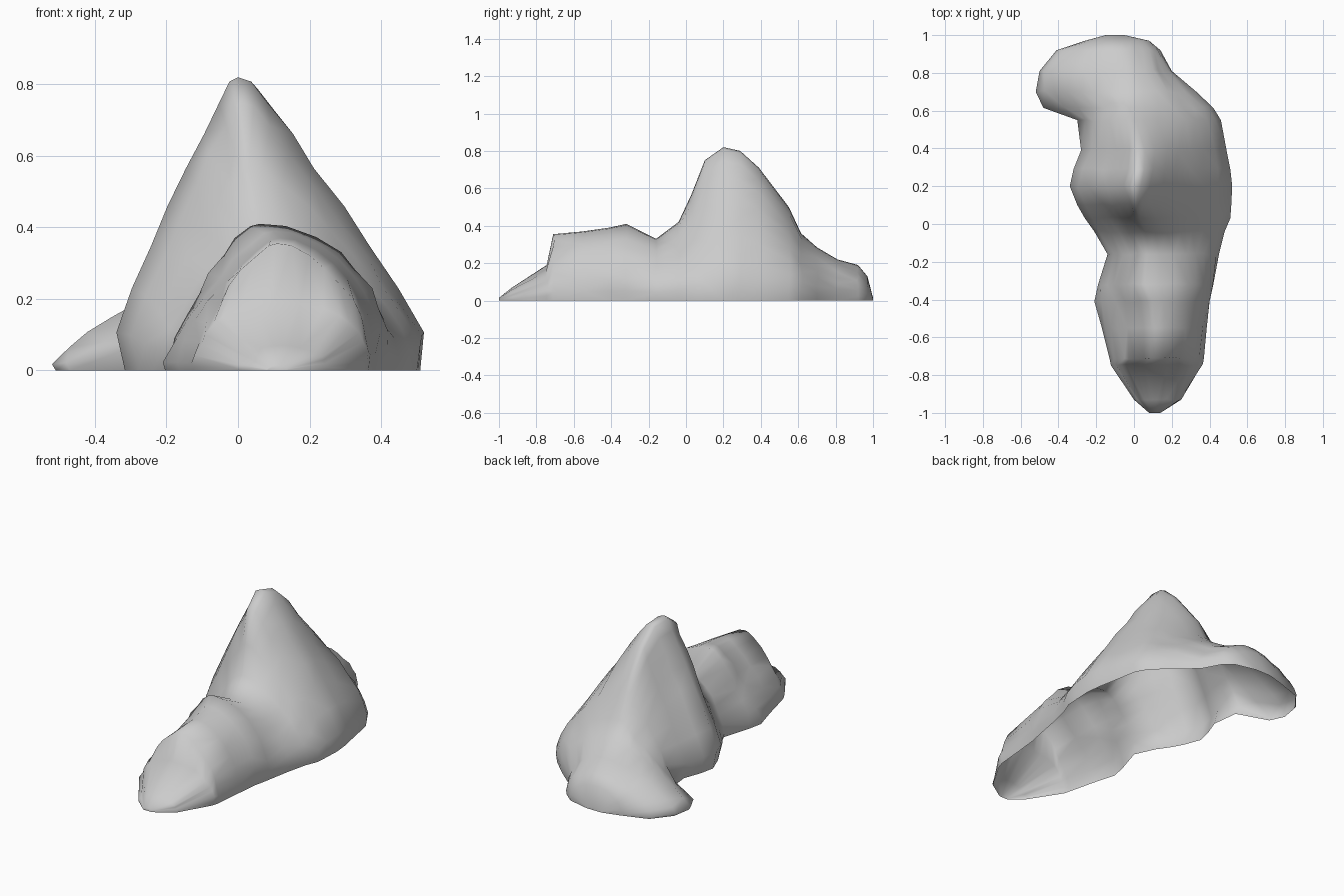
import bpy, bmesh, random

random.seed(4)

# Slices from front to back:
# y, left x, right x, ridge x, height, left roundness, right roundness
SLICES = [
    (-1.00, 0.08, 0.14, 0.11, 0.015, 1.5, 1.5),
    (-0.93, 0.00, 0.25, 0.12, 0.07, 1.7, 1.8),
    (-0.745, -0.12, 0.36, 0.10, 0.19, 1.9, 2.3),
    (-0.71, -0.13, 0.37, 0.11, 0.355, 1.3, 1.6),
    (-0.55, -0.17, 0.385, 0.12, 0.37, 1.3, 1.65),
    (-0.41, -0.21, 0.40, 0.10, 0.39, 1.2, 1.75),
    (-0.32, -0.19, 0.42, 0.06, 0.41, 1.3, 1.9),
    (-0.16, -0.14, 0.45, 0.08, 0.33, 1.4, 1.6),
    (-0.04, -0.21, 0.48, 0.06, 0.42, 1.25, 1.4),
    (0.03, -0.26, 0.51, 0.03, 0.57, 1.1, 1.15),
    (0.10, -0.30, 0.515, 0.01, 0.75, 1.03, 1.02),
    (0.20, -0.34, 0.52, 0.00, 0.82, 1.05, 1.05),
    (0.29, -0.32, 0.51, 0.02, 0.80, 1.0, 1.04),
    (0.39, -0.28, 0.49, 0.02, 0.71, 1.0, 1.12),
    (0.55, -0.30, 0.46, 0.01, 0.50, 1.1, 1.35),
    (0.615, -0.48, 0.42, 0.01, 0.36, 0.9, 1.45),
    (0.70, -0.52, 0.33, 0.00, 0.285, 1.25, 1.6),
    (0.81, -0.50, 0.20, -0.03, 0.22, 1.5, 1.7),
    (0.92, -0.41, 0.14, -0.07, 0.19, 1.5, 1.8),
    (0.97, -0.26, 0.08, -0.10, 0.13, 1.7, 2.0),
    (1.00, -0.15, -0.05, -0.10, 0.015, 1.5, 1.5),
]
STEPS = 7


def side(y, edge, ridge, h, p):
    """Points climbing one flank from the ground rim to just below the ridge."""
    span = edge - ridge
    left = span < 0
    inset = 0.93 if left and -0.1 < y < 0.6 else 0.98
    # Height share of the widest point: low on the front lump's left and the back foot
    low = 0.06 if left and (y < -0.1 or y > 0.6) else 0.13
    pts = [(ridge + span * inset, y, 0.0)]
    for i in range(STEPS + 1):
        s = 0.983 * (1 - (1 - i / STEPS) ** 1.25)
        f = 0.05 + 0.95 * (1 - s ** p) ** (1 / p)
        j = 0.007 if 0 < i < STEPS and abs(y) < 0.95 else 0.0
        pts.append((ridge + span * f + random.uniform(-j, j),
                    y + random.uniform(-j, j), (low + (1 - low) * s) * h))
    return pts


# Hollow rock shell, open underneath
bm = bmesh.new()
rows = []
for y, xl, xr, xm, h, pl, pr in SLICES:
    pts = side(y, xl, xm, h, pl) + [(xm, y, h)] + side(y, xr, xm, h, pr)[::-1]
    rows.append([bm.verts.new(c) for c in pts])
for a, b in zip(rows, rows[1:]):
    for i in range(len(a) - 1):
        bm.faces.new((a[i], b[i], b[i + 1], a[i + 1]))
# Small front and back tips
bm.faces.new(rows[0])
bm.faces.new(rows[-1][::-1])
bmesh.ops.triangulate(bm, faces=bm.faces[:])
bmesh.ops.recalc_face_normals(bm, faces=bm.faces[:])
if sum(f.normal.z * f.calc_area() for f in bm.faces) < 0:
    bmesh.ops.reverse_faces(bm, faces=bm.faces[:])

mesh = bpy.data.meshes.new("rock_shell")
bm.to_mesh(mesh)
bm.free()
rock = bpy.data.objects.new("rock_shell", mesh)
bpy.context.collection.objects.link(rock)
bpy.context.view_layer.objects.active = rock
rock.select_set(True)
bpy.ops.object.shade_smooth_by_angle(angle=1.4)
